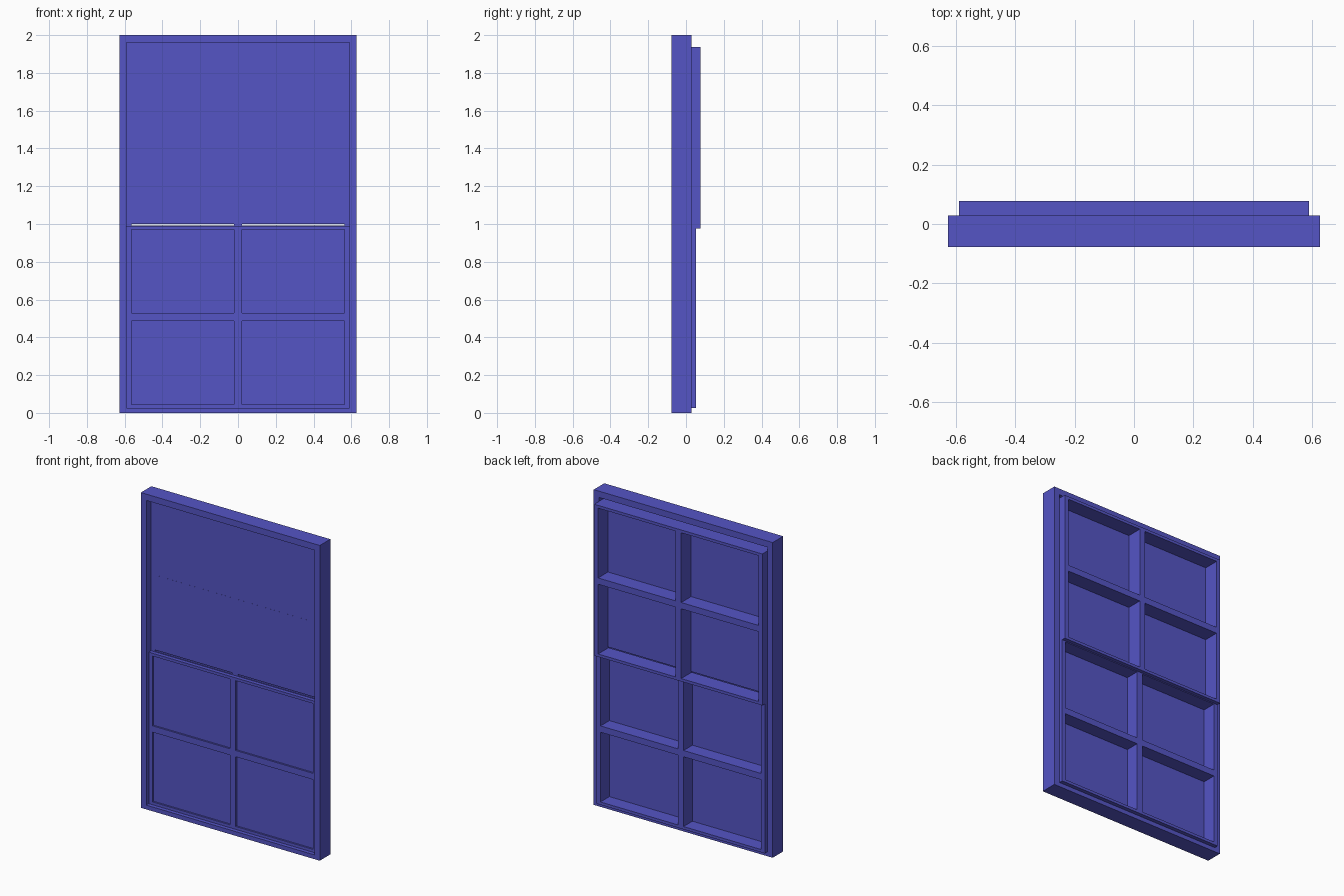
import bpy, bmesh
from mathutils import Matrix, Vector

if "Cube" in bpy.data.objects:
    bpy.data.objects.remove(bpy.data.objects["Cube"])

mat = bpy.data.materials.new("window_blue")
mat.diffuse_color = (0.09, 0.09, 0.56, 1)
mat.use_nodes = True
mat.node_tree.nodes["Principled BSDF"].inputs["Base Color"].default_value = mat.diffuse_color


def make(name, boxes):
    """One object from boxes given as (x0, x1, y0, y1, z0, z1)."""
    bm = bmesh.new()
    for x0, x1, y0, y1, z0, z1 in boxes:
        m = Matrix.Translation(Vector((x0 + x1, y0 + y1, z0 + z1)) / 2)
        m = m @ Matrix.Diagonal((x1 - x0, y1 - y0, z1 - z0, 1))
        bmesh.ops.create_cube(bm, size=1, matrix=m)
    me = bpy.data.meshes.new(name)
    bm.to_mesh(me)
    bm.free()
    me.materials.append(mat)
    ob = bpy.data.objects.new(name, me)
    bpy.context.collection.objects.link(ob)


def border(w, y0, y1, z0, z1, side, bottom, top):
    """Two full-height stiles with rails between them."""
    i = w - side
    return [(-w, -i, y0, y1, z0, z1), (i, w, y0, y1, z0, z1),
            (-i, i, y0, y1, z0, z0 + bottom), (-i, i, y0, y1, z1 - top, z1)]


def sash(name, y0, y1, z0, z1, bar=0.02):
    """Border plus crossed glazing bars."""
    side, rail = 0.027, 0.018
    i, zc = W - side, (z0 + z1) / 2
    parts = border(W, y0, y1, z0, z1, side, rail, rail)
    parts.append((-bar, bar, y0, y1, z0 + rail, z1 - rail))
    for a, b in ((-i, -bar), (bar, i)):
        parts.append((a, b, y0, y1, zc - bar, zc + bar))
    make(name, parts)


W = 0.59  # half width of the opening

# outer frame
make("outer_frame", border(0.628, -0.077, 0.028, 0, 2, 0.038, 0.027, 0.04))

# sliding sashes, the upper one set further back
sash("lower_sash", -0.052, 0.053, 0.027, 0.988)
sash("upper_sash", -0.028, 0.077, 0.975, 1.936)

# glass sheets near the front of each sash
make("lower_glass", [(-W, W, -0.041, -0.036, 0.027, 0.988)])
make("upper_glass", [(-W, W, -0.0275, -0.022, 1.0, 1.96)])
